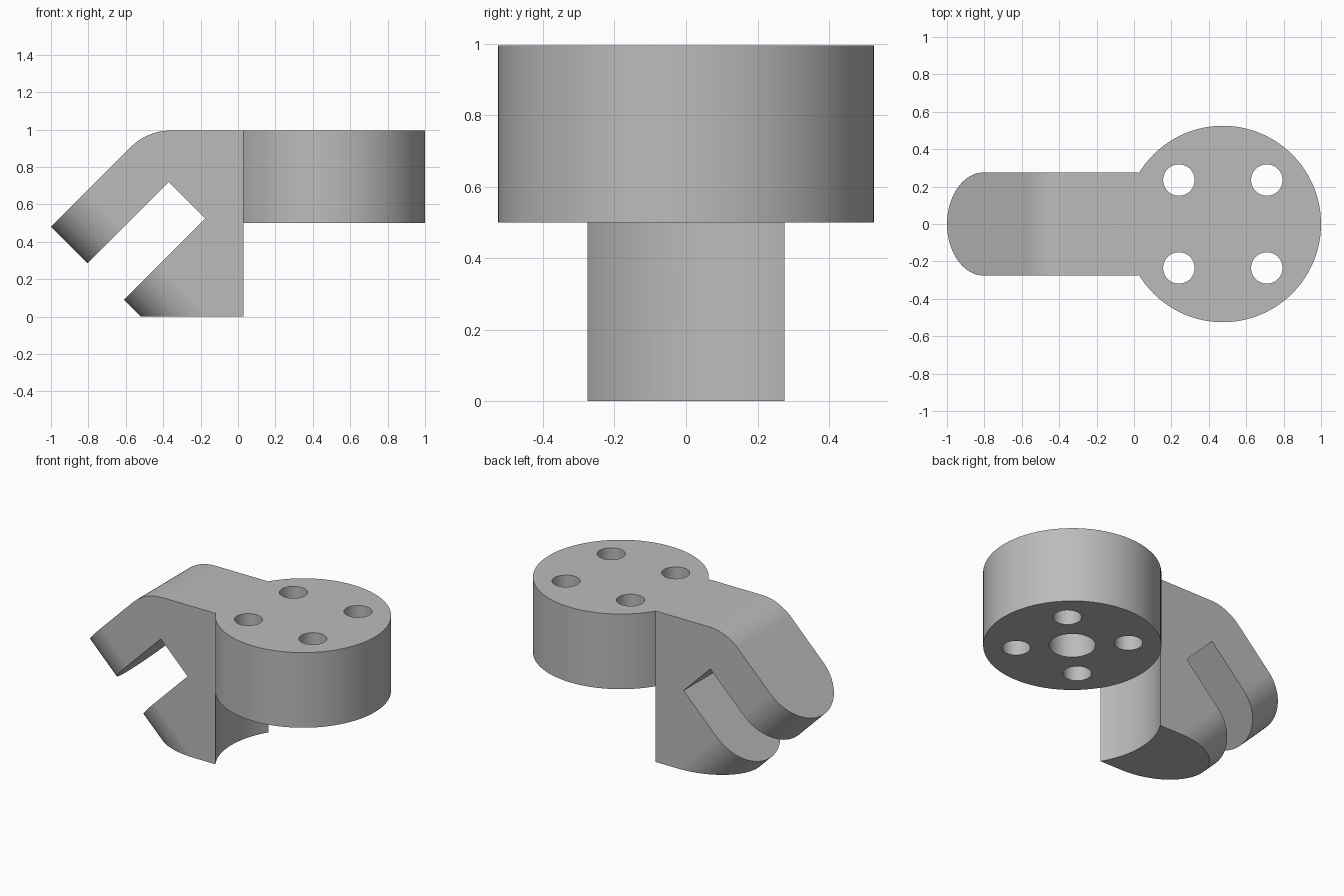
import bpy, bmesh, math
from mathutils import Matrix, Vector

cube = bpy.data.objects.get("Cube")
if cube:
    bpy.data.objects.remove(cube, do_unlink=True)

SEGMENTS = 96
HALF_WIDTH = 0.275                      # half width of the fork
TOP, FLANGE_BOTTOM = 0.995, 0.5
FLANGE_X, FLANGE_R = 0.475, 0.525
PIVOT = Vector((-0.13, 0, 0))           # where the tilted pin axis meets the floor

grey = bpy.data.materials.new("grey")
grey.use_nodes = True
colour = (0.5, 0.5, 0.5, 1)
grey.diffuse_color = colour
grey.node_tree.nodes["Principled BSDF"].inputs["Base Color"].default_value = colour


def prism(name, outline, low, high, matrix):
    """Extrude a flat outline along local z, then place it."""
    bm = bmesh.new()
    face = bm.faces.new([bm.verts.new((u, v, low)) for u, v in outline])
    top = bmesh.ops.extrude_face_region(bm, geom=[face])["geom"]
    bmesh.ops.translate(bm, vec=(0, 0, high - low),
                        verts=[g for g in top if isinstance(g, bmesh.types.BMVert)])
    bm.transform(matrix)
    bmesh.ops.recalc_face_normals(bm, faces=bm.faces)
    mesh = bpy.data.meshes.new(name)
    bm.to_mesh(mesh)
    bm.free()
    mesh.materials.append(grey)
    obj = bpy.data.objects.new(name, mesh)
    bpy.context.collection.objects.link(obj)
    return obj


def arc(cx, cy, radius, start, end, steps):
    return [(cx + radius * math.cos(a), cy + radius * math.sin(a))
            for a in (math.radians(start + (end - start) * i / steps)
                      for i in range(steps + 1))]


def cylinder(name, radius, low, high, matrix):
    return prism(name, arc(0, 0, radius, 0, 360, SEGMENTS)[:-1], low, high, matrix)


def combine(target, tool, operation):
    """Apply a boolean and discard the tool."""
    tool.hide_render = True
    mod = target.modifiers.new("combine", "BOOLEAN")
    mod.operation, mod.solver, mod.object = operation, "EXACT", tool
    bpy.context.view_layer.objects.active = target
    bpy.ops.object.modifier_apply(modifier=mod.name)
    bpy.data.objects.remove(tool, do_unlink=True)


# Frames: side profile (x, z), and the pin frame whose local z is the pin axis
side = Matrix.Rotation(math.radians(90), 4, "X")
along = Vector((1, 0, 1)).normalized()
pin_axis = Vector((-1, 0, 1)).normalized()
across = along.cross(pin_axis) * -1
pin = Matrix.Translation(PIVOT) @ Matrix((along, -across, pin_axis)).transposed().to_4x4()
at_flange = Matrix.Translation((FLANGE_X, 0, 0))

# Fork: side profile with the rounded shoulder and the tilted slot
bend = 0.3
shoulder = arc(-0.485 + bend * math.tan(math.radians(22.5)), TOP - bend, bend, 90, 135, 16)
profile = [(0.3, 0), (0.3, TOP)] + shoulder + [
    (-1, 0.48), (-0.805, 0.285), (-0.37, 0.72), (-0.175, 0.525),
    (-0.61, 0.09), (-0.52, 0)]
bracket = prism("pivot_bracket", profile, -0.4, 0.4, side)

# Round both fork tips around the pin axis and trim the sides
tips = arc(0, 0, HALF_WIDTH, 90, 270, SEGMENTS // 2)
combine(bracket, prism("tip_trim", tips + [(3, -HALF_WIDTH), (3, HALF_WIDTH)], -2, 2, pin),
        "INTERSECT")

# Concave clearance under the flange
combine(bracket, cylinder("clearance", FLANGE_R, -1, FLANGE_BOTTOM, at_flange), "DIFFERENCE")

# Round flange
combine(bracket, cylinder("flange", FLANGE_R, FLANGE_BOTTOM, TOP, at_flange), "UNION")

# Pin holes: narrow in the upper arm, wide in the lower arm
combine(bracket, cylinder("upper_pin_hole", 0.085, 0.55, 1.3, pin), "DIFFERENCE")
combine(bracket, cylinder("lower_pin_hole", 0.127, -0.6, 0.55, pin), "DIFFERENCE")

# Four bolt holes through the flange
for dx in (-0.235, 0.235):
    for y in (-0.235, 0.235):
        spot = Matrix.Translation((FLANGE_X + dx, y, 0))
        combine(bracket, cylinder("bolt_hole", 0.084, 0.3, 1.2, spot), "DIFFERENCE")

# Blind centre bore from below
combine(bracket, cylinder("centre_bore", 0.137, 0.3, 0.8, at_flange), "DIFFERENCE")

# Smooth the curved walls, keep the edges crisp
bpy.ops.object.select_all(action="DESELECT")
bracket.select_set(True)
bpy.context.view_layer.objects.active = bracket
bpy.ops.object.shade_smooth_by_angle(angle=math.radians(30))
